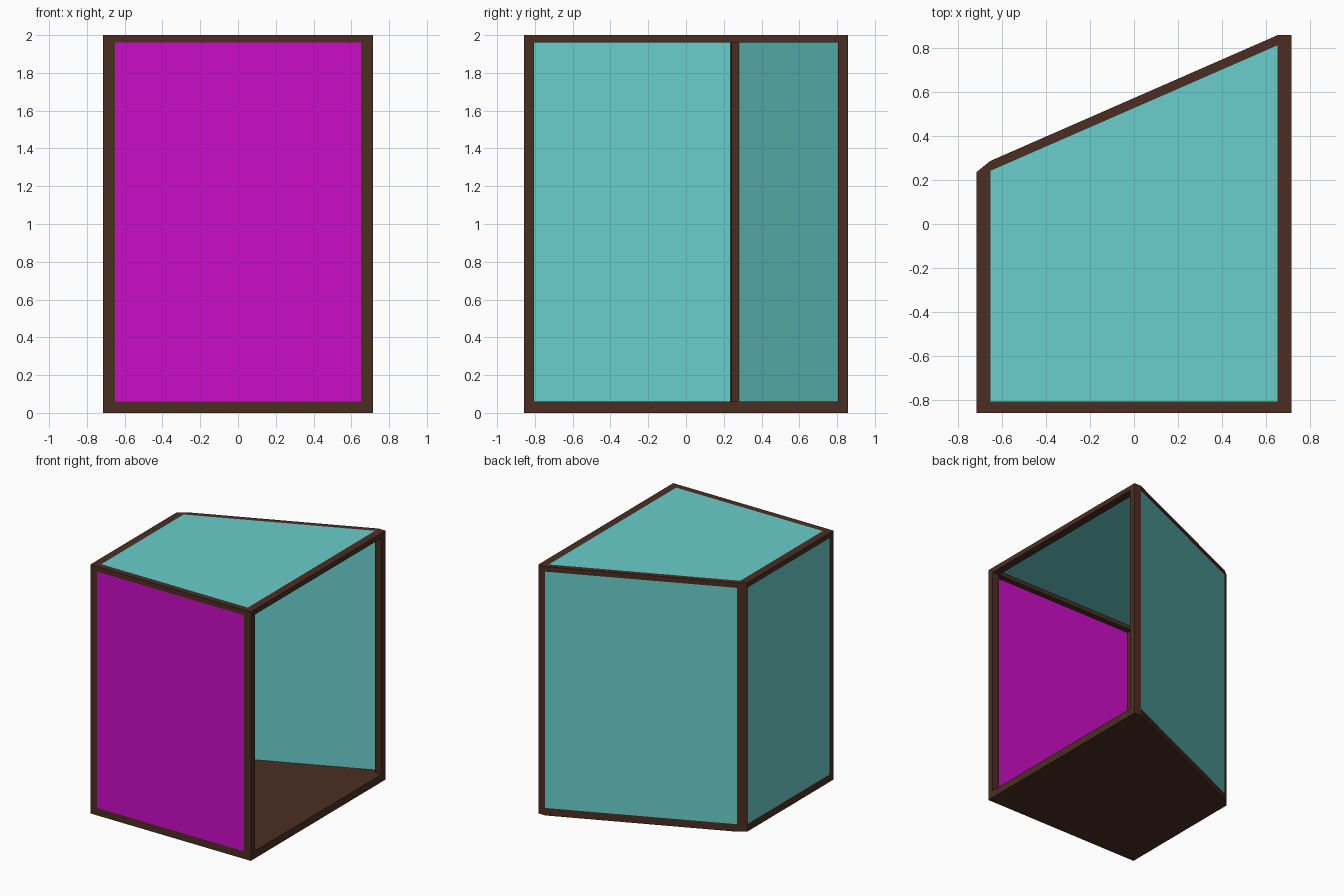
import bpy
import bmesh

if "Cube" in bpy.data.objects:
    bpy.data.objects.remove(bpy.data.objects["Cube"])


def material(name, rgb):
    m = bpy.data.materials.new(name)
    m.diffuse_color = (*rgb, 1)
    m.use_nodes = True
    m.node_tree.nodes["Principled BSDF"].inputs["Base Color"].default_value = m.diffuse_color
    return m


BROWN = material("brown_frame", (0.07, 0.027, 0.016))
TEAL = material("teal_panel", (0.14, 0.62, 0.60))
MAGENTA = material("magenta_panel", (0.60, 0.004, 0.57))


def prism(name, outline, z0, z1, mat):
    """Extrude a plan outline from z0 to z1."""
    bm = bmesh.new()
    face = bm.faces.new([bm.verts.new((x, y, z0)) for x, y in outline])
    ext = bmesh.ops.extrude_face_region(bm, geom=[face])
    top = [v for v in ext["geom"] if isinstance(v, bmesh.types.BMVert)]
    bmesh.ops.translate(bm, verts=top, vec=(0, 0, z1 - z0))
    bmesh.ops.recalc_face_normals(bm, faces=bm.faces)
    mesh = bpy.data.meshes.new(name)
    bm.to_mesh(mesh)
    bm.free()
    mesh.materials.append(mat)
    obj = bpy.data.objects.new(name, mesh)
    bpy.context.collection.objects.link(obj)
    return obj


# Plan dimensions: outer edge, inner edge, floor top and underside of top rail
X, XI = 0.714, 0.652
Y, YI = 0.857, 0.806
FLOOR, RAIL, TOP = 0.06, 1.96, 2.0
T = 0.006  # panel thickness, panels sit flush with the outside

# Corners of the slanted back
BL_SIDE, BL_BACK, BL_IN = (-X, 0.236), (-XI, 0.286), (-XI, 0.241)
BR_BACK, BR_IN = (XI, Y), (XI, 0.811)

outer = [(-X, -Y), (X, -Y), (X, Y), BR_BACK, BL_BACK, BL_SIDE]
inner = [(-XI, -YI), (XI, -YI), BR_IN, BL_IN]

# Floor slab
prism("floor", outer, 0, FLOOR, BROWN)

# Corner posts
for side, s in (("left", -1), ("right", 1)):
    prism(f"front_{side}_post",
          [(s * XI, -Y), (s * X, -Y), (s * X, -YI), (s * XI, -YI)],
          FLOOR, RAIL, BROWN)
prism("back_right_post", [BR_IN, (X, 0.804), (X, Y), BR_BACK], FLOOR, RAIL, BROWN)
prism("back_left_post", [BL_IN, BL_BACK, BL_SIDE], FLOOR, RAIL, BROWN)

# Top rails, mitred at the corners
prism("front_rail", [(-X, -Y), (X, -Y), inner[1], inner[0]], RAIL, TOP, BROWN)
prism("right_rail", [(X, -Y), (X, Y), BR_IN, inner[1]], RAIL, TOP, BROWN)
prism("back_rail", [(X, Y), BR_BACK, BL_BACK, BL_IN, BR_IN], RAIL, TOP, BROWN)
prism("left_rail", [BL_BACK, BL_SIDE, (-X, -Y), inner[0], BL_IN], RAIL, TOP, BROWN)

# Flush panels: roof, front, left and slanted back; the right side stays open
prism("roof_panel", inner, TOP - T, TOP, TEAL)
prism("front_panel", [(-XI, -Y), (XI, -Y), (XI, -Y + T), (-XI, -Y + T)],
      FLOOR, RAIL, MAGENTA)
prism("left_panel", [(-X, -YI), (-X + T, -YI), (-X + T, 0.236), BL_SIDE],
      FLOOR, RAIL, TEAL)
prism("back_panel", [BL_BACK, BR_BACK, (XI, Y - T), (-XI, 0.286 - T)],
      FLOOR, RAIL, TEAL)
